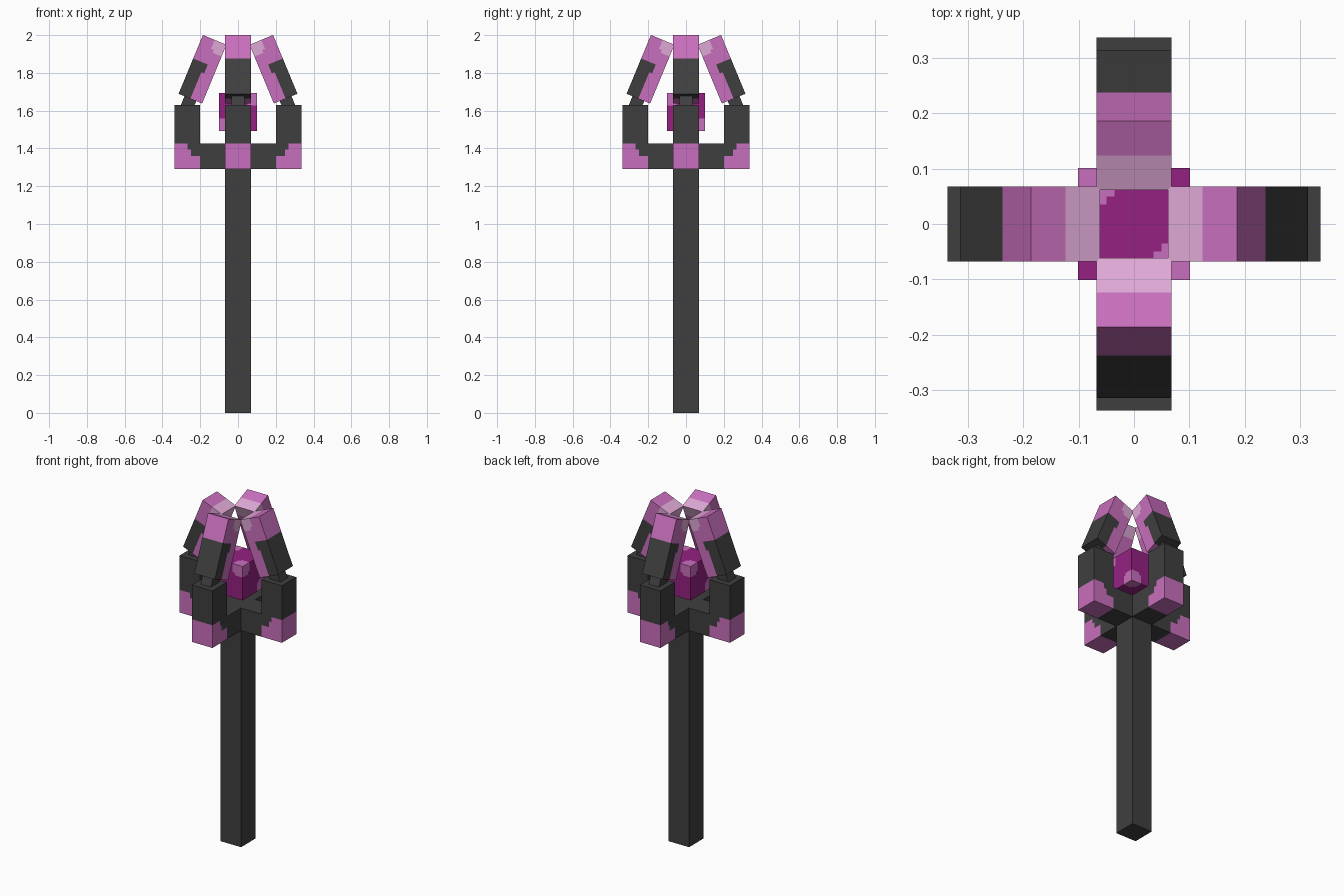
import bpy, bmesh, math
from mathutils import Matrix, Vector

old = bpy.data.objects.get("Cube")
if old:
    bpy.data.objects.remove(old, do_unlink=True)


def material(name, rgb):
    col = [((c / 255 + 0.055) / 1.055) ** 2.4 for c in rgb] + [1]
    m = bpy.data.materials.new(name)
    m.use_nodes = True
    m.diffuse_color = col
    m.node_tree.nodes["Principled BSDF"].inputs["Base Color"].default_value = col
    return m


MATS = [material("charcoal", (63, 63, 63)),
        material("orchid_pink", (201, 111, 189)),
        material("pale_pink", (223, 169, 214)),
        material("deep_magenta", (149, 33, 129))]
CHARCOAL, PINK, PALE, MAGENTA = range(4)


def box(name, lo, hi, matrix=Matrix(), cuts=((), (), ()), rule=lambda c: CHARCOAL):
    """Box from corner to corner, sliced at cuts per axis, coloured by a rule on local face centres."""
    lo, hi = Vector(lo), Vector(hi)
    bm = bmesh.new()
    bmesh.ops.create_cube(bm, size=1)
    for v in bm.verts:
        v.co = Vector([lo[i] + (v.co[i] + 0.5) * (hi[i] - lo[i]) for i in range(3)])
    for axis in range(3):
        normal = Vector([float(i == axis) for i in range(3)])
        for cut in cuts[axis]:
            bmesh.ops.bisect_plane(bm, geom=bm.verts[:] + bm.edges[:] + bm.faces[:],
                                   plane_co=normal * cut, plane_no=normal)
    for f in bm.faces:
        f.material_index = rule(f.calc_center_median())
    bm.transform(matrix)
    me = bpy.data.meshes.new(name)
    bm.to_mesh(me)
    bm.free()
    for m in MATS:
        me.materials.append(m)
    ob = bpy.data.objects.new(name, me)
    bpy.context.collection.objects.link(ob)
    return ob


W = 0.0675          # half width of every bar
OUT = 0.337         # outer reach of the prongs
BASE, DECK, RIM = 1.29, 1.425, 1.63
LEN = 0.337         # claw length


# Pink stepped corner at the foot of each upright
def upright_rule(c):
    pink = c.z < 1.36 or (c.z < 1.395 and c.x > 0.25) or (c.z < DECK and c.x > 0.268)
    return PINK if pink else CHARCOAL


# Claw: pale inner tip, pink body, charcoal outer plate
def claw_rule(c):
    u, v = c.x / (2 * W), -c.z / LEN
    if (u < 0.5 and v < 0.15) or (u < 0.38 and v < 0.2):
        return PALE
    if (u > 0.5 and v > 0.4) or (u > 0.38 and 0.4 < v < 0.55):
        return CHARCOAL
    return PINK


# Core: four alternating corners carry a stepped pink patch
def core_rule(c):
    a = sorted(abs(k) for k in c)
    return PINK if c.x * c.y * c.z < 0 and a[0] > 0.035 and a[1] > 0.05 else MAGENTA


# Shaft
box("shaft", (-W, -W, 0), (W, W, DECK))

# Floating core
steps = (-0.05, -0.035, 0.035, 0.05)
box("core", (-0.101,) * 3, (0.101,) * 3, Matrix.Translation((0, 0, 1.593)),
    (steps, steps, steps), core_rule)

# Four prongs: arm, upright, joint and leaning claw
for i, side in enumerate(("left", "back", "right", "front")):
    turn = Matrix.Rotation(i * math.pi / 2, 4, "Z")
    lean = turn @ Matrix.Translation((0.061, 0, 1.949)) @ Matrix.Rotation(math.radians(-22.5), 4, "Y")
    box("arm_" + side, (W, -W, BASE), (0.202, W, DECK), turn)
    box("upright_" + side, (0.202, -W, BASE), (OUT, W, RIM), turn,
        ((0.25, 0.268), (), (1.36, 1.395, DECK)), upright_rule)
    box("joint_" + side, (W / 2, -W / 2, -0.4), (W * 1.5, W / 2, -LEN), lean)
    box("claw_" + side, (0, -W, -LEN), (2 * W, W, 0), lean,
        ([2 * W * u for u in (0.38, 0.5)], (), [-LEN * v for v in (0.15, 0.2, 0.4, 0.55)]),
        claw_rule)
